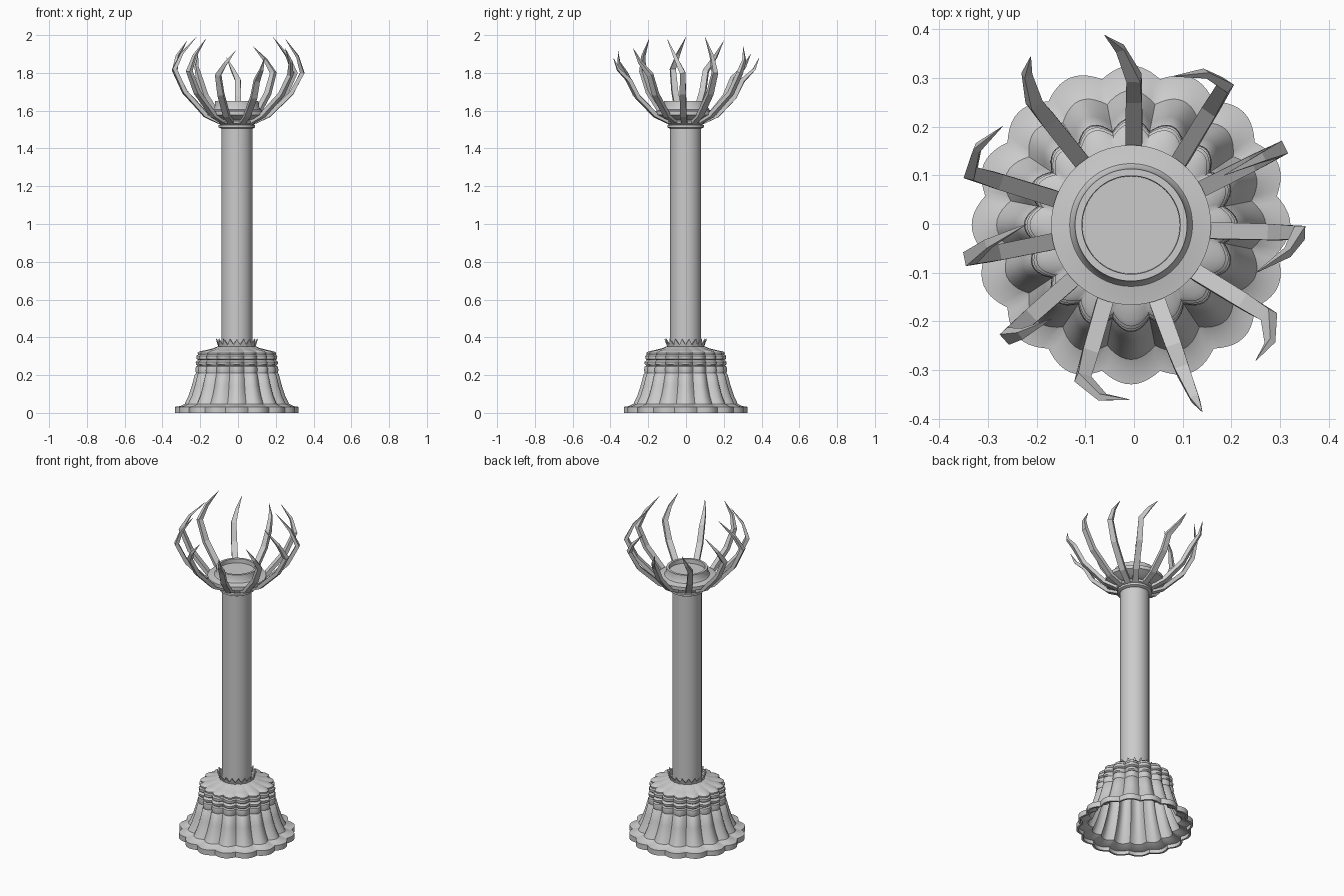
import bpy, bmesh
from math import cos, sin, pi, radians
from mathutils import Vector

if "Cube" in bpy.data.objects:
    bpy.data.objects.remove(bpy.data.objects["Cube"])

CX, CY = -0.006, -0.002   # axis of the pedestal


def finish(name, bm, angle=None):
    bmesh.ops.remove_doubles(bm, verts=bm.verts, dist=1e-5)
    bmesh.ops.recalc_face_normals(bm, faces=bm.faces)
    me = bpy.data.meshes.new(name)
    bm.to_mesh(me)
    bm.free()
    ob = bpy.data.objects.new(name, me)
    bpy.context.collection.objects.link(ob)
    if angle:
        bpy.ops.object.select_all(action='DESELECT')
        ob.select_set(True)
        bpy.context.view_layer.objects.active = ob
        bpy.ops.object.shade_smooth_by_angle(angle=radians(angle))
    return ob


def lathe(name, profile, segs, lobes=0, closed=False, angle=35):
    """Spin (radius, height, scallop depth) points round the axis."""
    bm = bmesh.new()
    rings = []
    for r, z, d in profile:
        ring = []
        for i in range(segs):
            a = 2 * pi * i / segs
            rr = r - d * (1 - abs(cos(lobes * a / 2)))
            ring.append(bm.verts.new((CX + rr * cos(a), CY + rr * sin(a), z)))
        rings.append(ring)
    pairs = list(zip(rings, rings[1:]))
    if closed:
        pairs.append((rings[-1], rings[0]))
    for lo, hi in pairs:
        for i in range(segs):
            j = (i + 1) % segs
            bm.faces.new((lo[i], lo[j], hi[j], hi[i]))
    return finish(name, bm, angle)


# Scalloped hollow bell base
outer = [(.327, 0, .022), (.327, .032, .022), (.300, .036, .022), (.276, .048, .024),
         (.256, .09, .025), (.238, .145, .026), (.222, .205, .026),
         (.216, .21, .024), (.220, .225, .024), (.217, .245, .024), (.207, .25, .022),
         (.216, .257, .024), (.218, .27, .024), (.205, .28, .022),
         (.213, .286, .022), (.214, .302, .022), (.206, .308, .022),
         (.208, .318, .022), (.196, .326, .02), (.165, .332, .014), (.125, .342, .006),
         (.102, .352, 0), (.08, .354, 0)]
inner = [(.08, .34, 0), (.12, .33, .006), (.185, .312, .02), (.2, .24, .024), (.208, .205, .026),
         (.224, .145, .026), (.242, .09, .025), (.262, .04, .024),
         (.29, .026, .022), (.315, .022, .022), (.315, 0, .022)]
lathe("scalloped_base", outer + inner, 160, lobes=16, closed=True)

# Jagged leaf collar where the column meets the base
bm = bmesh.new()
teeth = 18


def collar(a, r, z):
    return bm.verts.new((CX + r * cos(a), CY + r * sin(a), z))


for k in range(teeth):
    a0, a1 = 2 * pi * k / teeth, 2 * pi * (k + 1) / teeth
    am = (a0 + a1) / 2
    bm.faces.new((collar(a0, .092, .345), collar(a1, .092, .345), collar(a1, .093, .362),
                  collar(am, .108, .393), collar(a0, .093, .362)))
crown = finish("leaf_collar", bm)
mod = crown.modifiers.new("thickness", 'SOLIDIFY')
mod.thickness = .005

# Plain column
lathe("column", [(0, .335, 0), (.082, .335, 0), (.082, 1.52, 0), (0, 1.52, 0)], 48)

# Ringed neck and shallow cup at the top
lathe("top_cup", [(0, 1.505, 0), (.084, 1.505, 0), (.097, 1.512, 0), (.097, 1.524, 0),
                  (.087, 1.527, 0), (.1, 1.532, 0), (.103, 1.545, 0), (.093, 1.55, 0),
                  (.118, 1.555, 0), (.146, 1.57, 0), (.164, 1.578, 0), (.164, 1.598, 0),
                  (.15, 1.6, 0), (.126, 1.605, 0), (.118, 1.618, 0), (.115, 1.65, 0),
                  (.101, 1.65, 0), (.1, 1.625, 0), (0, 1.625, 0)], 64)

# Tapered claws: root angle, elbow xyz, tip xyz
claws = [(88, .0, .30, 1.76, -.06, .387, 1.88),
         (53, .187, .285, 1.80, .08, .303, 1.94),
         (27, .300, .153, 1.80, .185, .10, 1.99),
         (-4, .340, -.018, 1.80, .25, -.10, 1.98),
         (-36, .277, -.19, 1.79, .25, -.28, 1.93),
         (-71, .10, -.30, 1.76, .14, -.385, 1.88),
         (-109, -.105, -.318, 1.79, -.01, -.36, 1.92),
         (-137, -.258, -.23, 1.81, -.17, -.195, 1.98),
         (-168, -.337, -.07, 1.82, -.22, .0, 1.99),
         (161, -.335, .105, 1.81, -.27, .20, 1.97),
         (128, -.205, .25, 1.77, -.212, .343, 1.90)]
sizes = [(.032, .02), (.034, .022), (.033, .022), (.029, .022), (.018, .014), (.001, .001)]

for n, (ang, ex, ey, ez, tx, ty, tz) in enumerate(claws):
    a = radians(ang)
    axis = Vector((CX, CY, 0))
    out = Vector((cos(a), sin(a), 0))
    elbow, tip = Vector((ex, ey, ez)), Vector((tx, ty, tz))
    root, rim = axis + out * .095 + Vector((0, 0, 1.54)), axis + out * .168 + Vector((0, 0, 1.575))
    knee = rim.lerp(elbow, .68)
    knee.z = 1.575 + (ez - 1.575) * .52
    bow = elbow.lerp(tip, .48) + Vector((ex, ey, 0)).normalized() * .018
    path = [root, rim, knee, elbow, bow, tip]
    bm = bmesh.new()
    rings = []
    for i, p in enumerate(path):
        t = (path[min(i + 1, 5)] - path[max(i - 1, 0)]).normalized()
        radial = Vector((p.x - CX, p.y - CY, 0)).normalized()
        side = t.cross(radial)
        if side.length < .3 or i > 3:
            side = Vector((0, 0, 1)).cross(radial)
            side -= t * side.dot(t)
        elif side.dot(Vector((0, 0, 1)).cross(radial)) < 0:
            side = -side
        side.normalize()
        up = t.cross(side)
        w, h = sizes[i]
        rings.append([bm.verts.new(p + side * w * sx / 2 + up * h * sy / 2)
                      for sx, sy in ((-1, -1), (1, -1), (1, 1), (-1, 1))])
    for lo, hi in zip(rings, rings[1:]):
        for i in range(4):
            j = (i + 1) % 4
            bm.faces.new((lo[i], lo[j], hi[j], hi[i]))
    bm.faces.new(rings[0])
    bm.faces.new(rings[-1])
    finish(f"claw_{n + 1}", bm)
